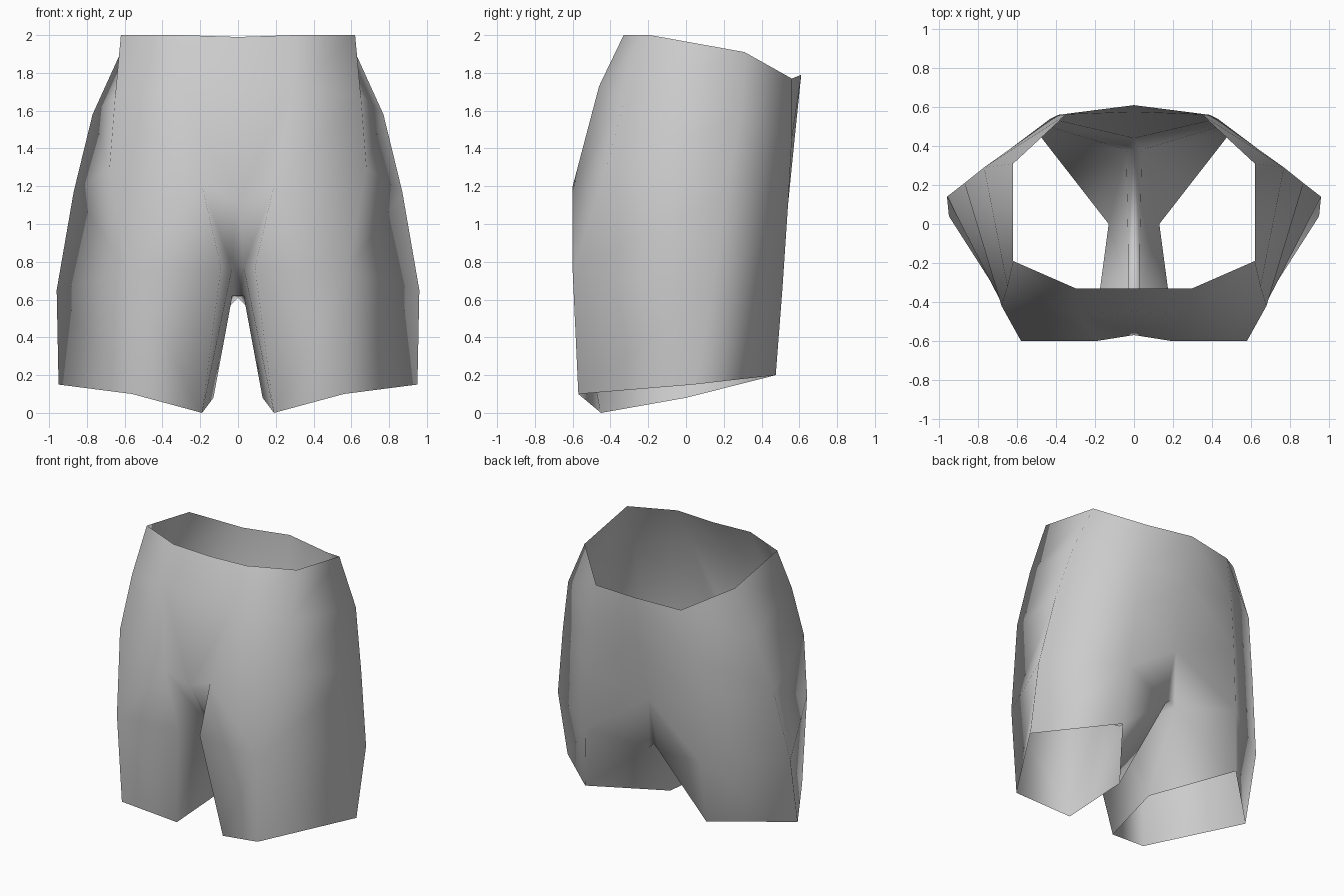
import bpy
import bmesh

cube = bpy.data.objects.get("Cube")
if cube:
    bpy.data.objects.remove(cube, do_unlink=True)

# Cloth colour
cloth = bpy.data.materials.new("grey_cloth")
cloth.use_nodes = True
grey = (0.6, 0.6, 0.6, 1)
cloth.diffuse_color = grey
cloth.node_tree.nodes["Principled BSDF"].inputs["Base Color"].default_value = grey

bm = bmesh.new()


def column(*points):
    """Vertices of one vertical seam, from the waist downward."""
    return [bm.verts.new(p) for p in points]


def panel(left, right):
    """Quads between two seams, as far down as the shorter one reaches."""
    for row in range(min(len(left), len(right)) - 1):
        bm.faces.new((left[row + 1], right[row + 1], right[row], left[row]))


# Vertical seams of the left half, from the front middle round to the back
front_middle = column((0, -.33, 1.99), (0, -.45, 1.73), (0, -.57, 1.12))
front_inner = column((.3, -.33, 2), (.29, -.46, 1.73), (.19, -.6, 1.2),
                     (.09, -.58, .77), (.19, -.45, 0))
front_outer = column((.62, -.19, 2), (.65, -.32, 1.68), (.68, -.42, 1.3),
                     (.58, -.6, .75), (.56, -.57, .1))
side = column((.62, .31, 1.91), (.77, .29, 1.58), (.87, .21, 1.17),
              (.96, .14, .65), (.95, .04, .15))
back = column((.35, .56, 1.77), (.39, .56, 1.45), (.43, .54, 1.1),
              (.47, .51, .65), (.5, .475, .2))
back_middle = column((0, .61, 1.79), (0, .575, 1.45), (0, .44, .97))

# Crotch strip (front to back) and the inner corner of the leg opening
strip = column((.03, -.35, .77), (.03, -.12, .62), (.04, .38, .57))
strip_middle = column((0, -.35, .77), (0, -.12, .62), (0, .38, .61))
inner_hem = bm.verts.new((.13, 0, .08))

# Outer panels
panel(front_middle + strip[:1], front_inner)
panel(front_inner, front_outer)
panel(front_outer, side)
panel(side, back)
panel(back, back_middle + strip[-1:])

# Flat front of the thigh
bmesh.ops.connect_verts(bm, verts=[front_inner[2], front_outer[3]])

# Crotch
for i in range(len(strip) - 1):
    bm.faces.new((strip[i], strip_middle[i], strip_middle[i + 1], strip[i + 1]))
bm.faces.new((strip_middle[0], strip[0], front_middle[-1]))
bm.faces.new((strip[-1], strip_middle[-1], back_middle[-1]))

# Inner leg
bm.faces.new((strip[0], front_inner[-1], front_inner[-2]))
bm.faces.new((inner_hem, front_inner[-1], strip[0], strip[1]))
bm.faces.new((strip[2], inner_hem, strip[1]))
bm.faces.new((back[-1], inner_hem, strip[2], back[-2]))

mesh = bpy.data.meshes.new("shorts")
bm.to_mesh(mesh)
bm.free()
mesh.materials.append(cloth)
mesh.shade_smooth()

shorts = bpy.data.objects.new("shorts", mesh)
bpy.context.collection.objects.link(shorts)
mirror = shorts.modifiers.new("mirror", 'MIRROR')
mirror.use_clip = True
mirror.merge_threshold = 0.001
